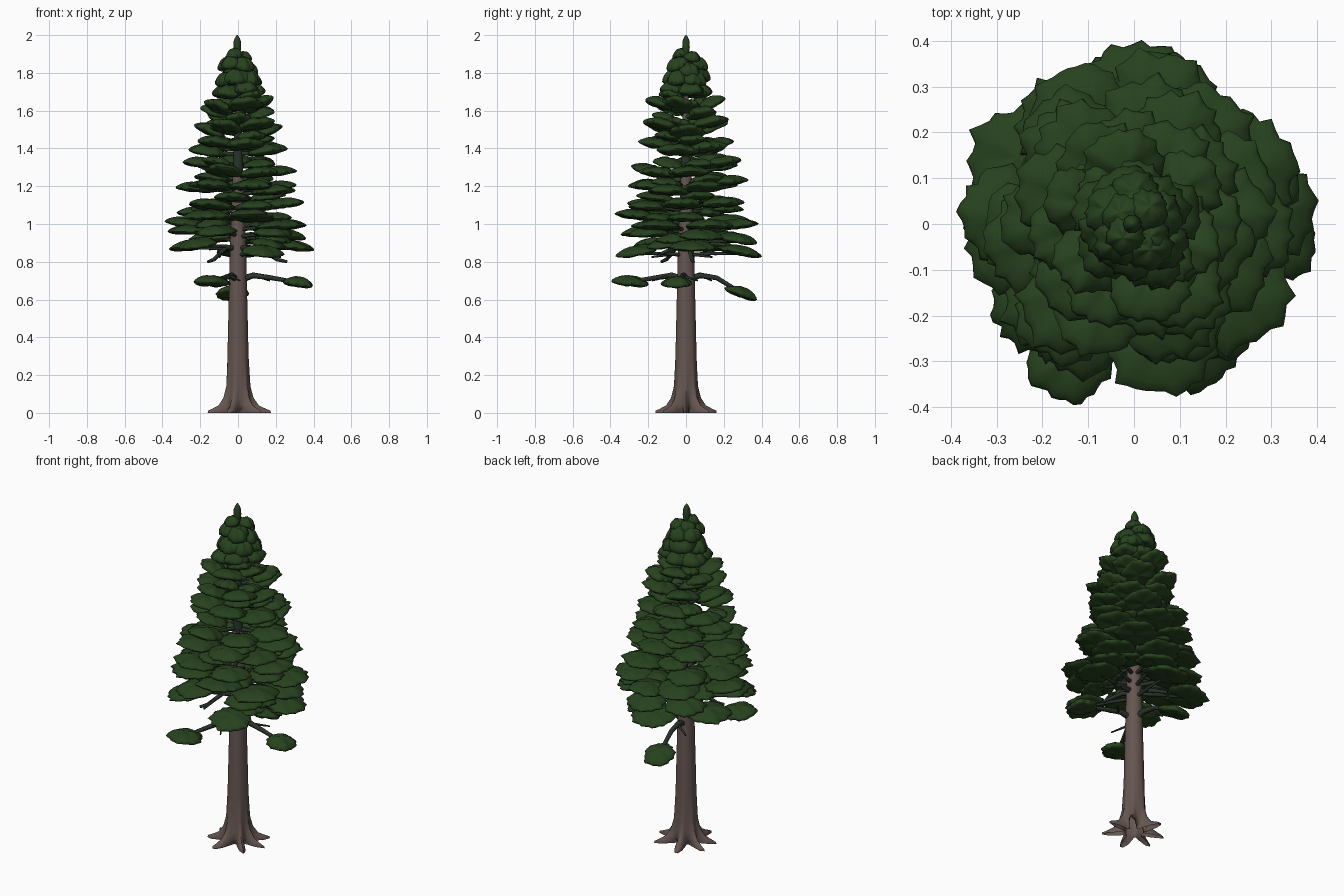
import bpy, bmesh, random
from math import sin, cos, pi, radians, atan2
from mathutils import Vector, Matrix

random.seed(11)
if "Cube" in bpy.data.objects:
    bpy.data.objects.remove(bpy.data.objects["Cube"], do_unlink=True)


def material(name, rgb):
    m = bpy.data.materials.new(name)
    m.use_nodes = True
    m.diffuse_color = (*rgb, 1)
    m.node_tree.nodes["Principled BSDF"].inputs["Base Color"].default_value = (*rgb, 1)
    return m


BARK = material("bark brown", (0.13, 0.093, 0.082))
TWIG = material("branch dark green", (0.022, 0.033, 0.023))
LEAF = material("needle green", (0.02, 0.054, 0.013))


def finish(name, bm, *mats):
    bmesh.ops.recalc_face_normals(bm, faces=bm.faces)
    me = bpy.data.meshes.new(name)
    bm.to_mesh(me)
    bm.free()
    for mat in mats:
        me.materials.append(mat)
    ob = bpy.data.objects.new(name, me)
    bpy.context.collection.objects.link(ob)
    bpy.context.view_layer.objects.active = ob
    bpy.ops.object.select_all(action="DESELECT")
    ob.select_set(True)
    bpy.ops.object.shade_smooth_by_angle(angle=radians(60))


def skin(bm, rings, closed_start=True):
    """Bridge a stack of equal point rings and cap the ends."""
    loops = [[bm.verts.new(p) for p in ring] for ring in rings]
    n = len(loops[0])
    for a, b in zip(loops, loops[1:]):
        for i in range(n):
            j = (i + 1) % n
            bm.faces.new((a[i], a[j], b[j], b[i]))
    if closed_start:
        bm.faces.new(loops[0])
    bm.faces.new(loops[-1])


def tube(bm, path, r0, r1, sides=7):
    """Tapered limb along a path."""
    path = [Vector(p) for p in path]
    rings = []
    for k, p in enumerate(path):
        d = (path[min(k + 1, len(path) - 1)] - path[max(k - 1, 0)]).normalized()
        side = d.cross(Vector((0, 0, 1))).normalized()
        up = side.cross(d)
        r = r0 + (r1 - r0) * k / (len(path) - 1)
        rings.append([p + r * (side * cos(t) + up * sin(t))
                      for t in (2 * pi * i / sides for i in range(sides))])
    skin(bm, rings)


def pad(bm, centre, heading, tilt, length, width, thick):
    """Flattened, rounded needle cushion with a ragged rim."""
    n = 36
    lobes = [random.uniform(-0.06, 0.06) for _ in range(n)]
    phase = random.uniform(0, 2 * pi)
    place = (Matrix.Translation(centre) @ Matrix.Rotation(heading, 4, "Z")
             @ Matrix.Rotation(-tilt, 4, "Y"))
    rings = []
    for k in range(11):
        polar = 0.03 + (pi - 0.06) * k / 10
        f, h = sin(polar), 0.5 * cos(polar)
        ring = []
        for i in range(n):
            t = 2 * pi * i / n
            tooth = 0.06 * (1 if i % 3 == 0 else -0.5) + lobes[i]
            r = f * (1 + 0.05 * sin(5 * t + phase) * f + tooth * f ** 6)
            bump = 0.25 * sin(4 * t + phase) * f * (1 - f)
            ring.append(place @ Vector((r * cos(t) * length / 2, r * sin(t) * width / 2,
                                        thick * (h + bump + 0.08 - 0.2 * f * f))))
        rings.append(ring)
    skin(bm, rings)


# Trunk with flared, lobed roots, open underneath
bm = bmesh.new()
profile = [(0, .112, .062), (.012, .112, .06), (.022, .105, .042), (.04, .09, .02),
           (.08, .074, .008), (.14, .063, .003), (.3, .056, 0), (.6, .049, 0),
           (.9, .042, 0), (1.25, .029, 0), (1.55, .018, 0), (1.9, .006, 0)]
N = 56
rings = []
for z, r, lobe in profile:
    ring = []
    for i in range(N):
        t = 2 * pi * i / N
        wave = cos(3.5 * (t + 0.12 * sin(2 * t)))
        q = r + lobe * (2 * wave ** 4 - 1)
        ring.append((q * cos(t), q * sin(t), z))
    rings.append(ring)
skin(bm, rings, closed_start=False)
# Dark band where the branches crowd the trunk
for f in bm.faces:
    if 1.25 < f.calc_center_median().z < 1.55:
        f.material_index = 1
finish("trunk", bm, BARK, TWIG)

# Foliage tiers: height, reach, pad count, tilt in degrees, pad size, thickness, first angle
tiers = [
    (.885, .395, 5, -7, .22, .055, 8), (.94, .385, 6, -5, .22, .055, 10),
    (1.02, .38, 7, 2, .22, .055, 20), (1.09, .35, 6, 4, .22, .055, 0),
    (1.20, .33, 7, 6, .21, .055, 28), (1.30, .305, 6, 9, .20, .055, 0),
    (1.41, .265, 6, 10, .19, .06, 40), (1.51, .25, 6, 18, .18, .06, 5),
    (1.61, .215, 6, 24, .16, .06, 38), (1.70, .15, 5, 5, .14, .075, 10),
    (1.77, .13, 5, -12, .125, .08, 42), (1.83, .118, 5, -16, .11, .07, 15),
    (1.88, .085, 4, -12, .085, .055, 50)]
limbs = bmesh.new()
for k, (z, reach, count, tilt, size, thick, first) in enumerate(tiers):
    bm = bmesh.new()
    for j in range(count):
        a = radians(first + 360 * j / count + random.uniform(-8, 8))
        d = Vector((cos(a), sin(a), 0))
        s = size * random.uniform(.92, 1.12)
        rad = reach - s / 2 + random.uniform(-.025, .008)
        zz = z + random.uniform(-.03, .03)
        inc = radians(tilt + random.uniform(-6, 6))
        c = d * rad + Vector((0, 0, zz))
        pad(bm, c, a, inc, s, s * random.uniform(.92, 1.1), thick * .95)
        tube(limbs, [(0, 0, zz - .02), d * rad * .5 + Vector((0, 0, zz - .012)),
                     c - Vector((0, 0, thick * .25))], .012, .006)
        # Smaller inner cushion beside the outer one
        if reach > .2 and j % 2 == 0:
            b = a + radians(random.choice((-26, 26)))
            p = Vector((cos(b), sin(b), 0)) * rad * .68 + Vector((0, 0, zz + .04))
            pad(bm, p, b, inc, s * .85, s * .8, thick * .85)
    finish("foliage_tier_%d" % (k + 1), bm, LEAF)

# Three long low boughs with their end cushions
bm = bmesh.new()
for x, y, z, size, tilt in [(.32, -.05, .69, .16, -8), (-.14, -.295, .695, .19, 6),
                            (-.03, .295, .635, .17, -20)]:
    end = Vector((x, y, z))
    flat = Vector((x, y, 0))
    tube(limbs, [(0, 0, .70), flat * .25 + Vector((0, 0, .728)),
                 flat * .55 + Vector((0, 0, .715)), end], .019, .01)
    pad(bm, end, atan2(y, x), radians(tilt), size, size, .055)
    # Side twig
    side = Matrix.Rotation(.5, 3, "Z") @ flat * .55
    tube(limbs, [flat * .3 + Vector((0, 0, .725)), side + Vector((0, 0, .70))], .008, .004)
finish("low_bough_foliage", bm, LEAF)

# Bare forked twigs beneath the crown
for x, y, z in [(.26, .04, .80), (-.16, -.13, .80), (-.1, .16, .84), (.1, -.14, .84)]:
    flat = Vector((x, y, 0))
    tube(limbs, [(0, 0, .87), flat * .4 + Vector((0, 0, .875)),
                 flat * .8 + Vector((0, 0, z + .012)), (x, y, z)], .015, .008)
    fork = Matrix.Rotation(.4, 3, "Z") @ flat
    tube(limbs, [flat * .6 + Vector((0, 0, z + .04)), fork + Vector((0, 0, z + .025))], .009, .005)
finish("branches", limbs, TWIG)

# Pointed leader at the top
bm = bmesh.new()
skin(bm, [[(r * cos(i * pi / 5) - .004, r * sin(i * pi / 5), z) for i in range(10)]
          for z, r in [(1.86, .012), (1.90, .016), (1.935, .021), (1.965, .02),
                       (1.985, .013), (2.0, .003)]])
finish("leader_tip", bm, LEAF)
